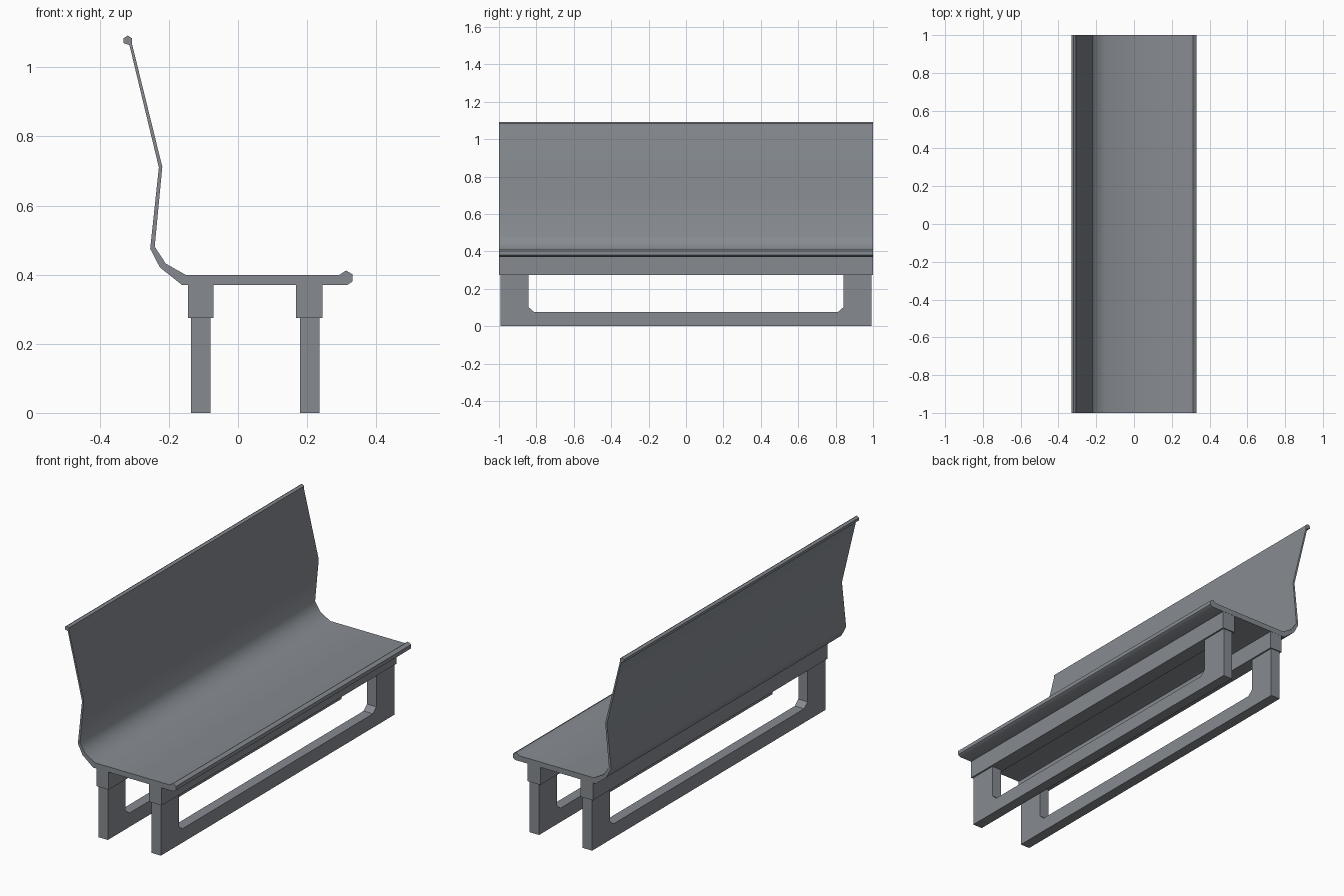
import bpy, bmesh, math

if "Cube" in bpy.data.objects:
    bpy.data.objects.remove(bpy.data.objects["Cube"])

grey = bpy.data.materials.new("slate grey")
grey.diffuse_color = (0.24, 0.26, 0.285, 1)
grey.use_nodes = True
grey.node_tree.nodes["Principled BSDF"].inputs["Base Color"].default_value = grey.diffuse_color


def extrude(name, outline, start, end, smooth=0):
    """Extrude a closed outline (3D points) from offset start to offset end."""
    bm = bmesh.new()
    a = [bm.verts.new([p + s for p, s in zip(pt, start)]) for pt in outline]
    b = [bm.verts.new([p + e for p, e in zip(pt, end)]) for pt in outline]
    n = len(a)
    bm.faces.new(a)
    bm.faces.new(b[::-1])
    for i in range(n):
        j = (i + 1) % n
        bm.faces.new((a[j], a[i], b[i], b[j]))
    bmesh.ops.recalc_face_normals(bm, faces=bm.faces)
    mesh = bpy.data.meshes.new(name)
    bm.to_mesh(mesh)
    bm.free()
    mesh.materials.append(grey)
    obj = bpy.data.objects.new(name, mesh)
    bpy.context.collection.objects.link(obj)
    if smooth:
        bpy.ops.object.select_all(action='DESELECT')
        obj.select_set(True)
        bpy.context.view_layer.objects.active = obj
        bpy.ops.object.shade_smooth_by_angle(angle=math.radians(smooth))
    return obj


# Seat and backrest: one bent sheet with a rounded lip at each end (x, z)
profile = [
    (-0.319, 1.092), (-0.307, 1.084), (-0.307, 1.069), (-0.219, 0.712),
    (-0.241, 0.481), (-0.209, 0.432), (-0.151, 0.399), (0.293, 0.399),
    (0.313, 0.412), (0.331, 0.401), (0.331, 0.380), (0.316, 0.370),
    (-0.162, 0.370), (-0.226, 0.421), (-0.254, 0.475), (-0.229, 0.710),
    (-0.314, 1.064), (-0.331, 1.070), (-0.331, 1.084)]
extrude("seat_and_backrest", [(x, 0, z) for x, z in profile],
        (0, -1, 0), (0, 1, 0), smooth=40)

# U-shaped leg frame outline (y, z), with chamfered inner corners
half = [(0.993, 0), (0.993, 0.275), (0.841, 0.275), (0.841, 0.101), (0.811, 0.075)]
frame = half + [(-y, z) for y, z in reversed(half)]
rail = [(-0.999, 0.275), (0.999, 0.275), (0.999, 0.37), (-0.999, 0.37)]

# Two supports, each a leg frame with a wider rail on top
for side, leg, top in (("back", (-0.136, -0.080), (-0.144, -0.071)),
                       ("front", (0.180, 0.236), (0.168, 0.245))):
    extrude(side + "_leg_frame", [(0, y, z) for y, z in frame],
            (leg[0], 0, 0), (leg[1], 0, 0))
    extrude(side + "_seat_rail", [(0, y, z) for y, z in rail],
            (top[0], 0, 0), (top[1], 0, 0))
